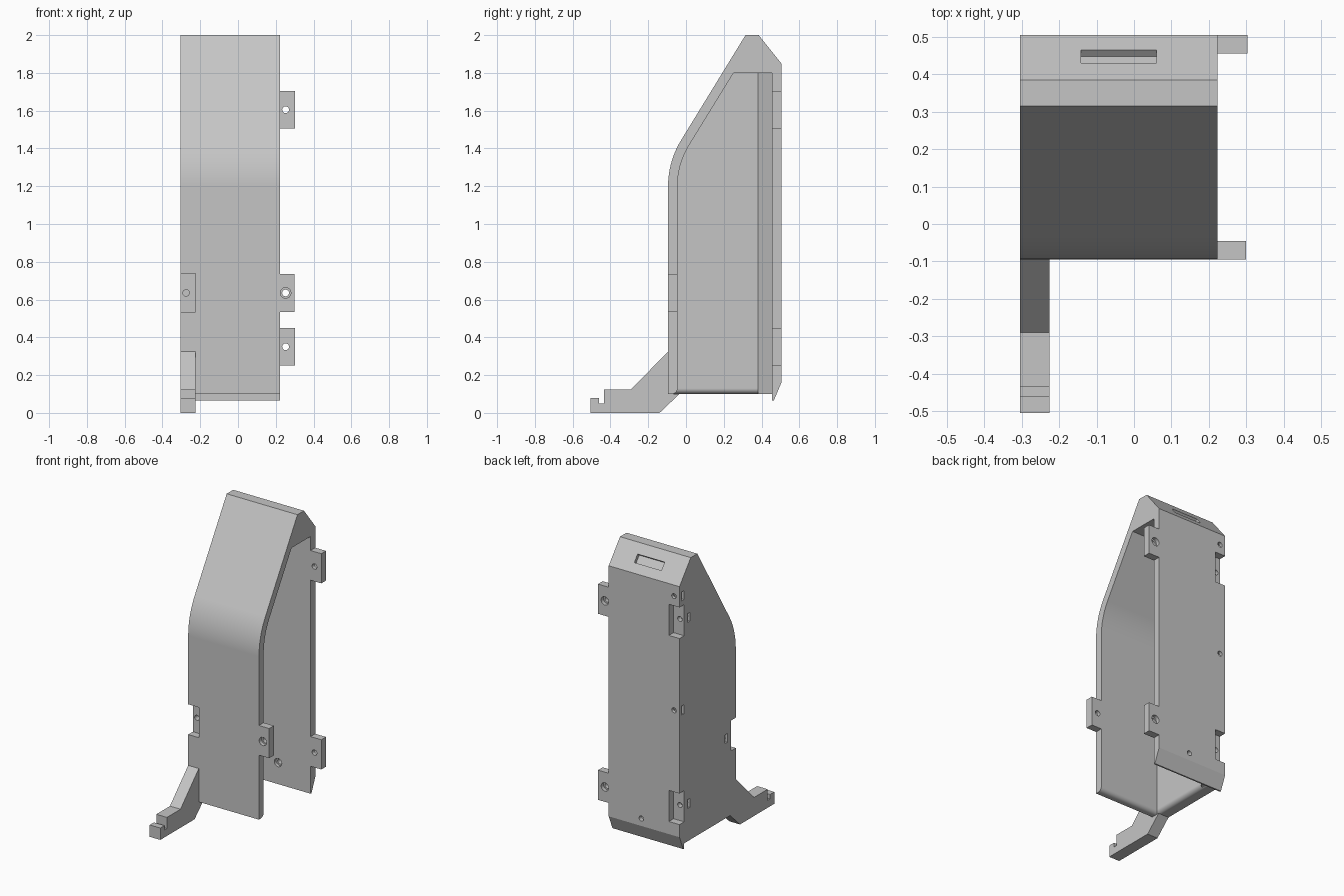
import bpy, bmesh, math
from mathutils import Matrix, Vector

cube = bpy.data.objects.get("Cube")
if cube:
    bpy.data.objects.remove(cube, do_unlink=True)

grey = bpy.data.materials.new("plain_grey")
grey.use_nodes = True
grey.diffuse_color = (0.56, 0.56, 0.56, 1)
grey.node_tree.nodes["Principled BSDF"].inputs["Base Color"].default_value = (0.56, 0.56, 0.56, 1)

LEFT, RIGHT = 0.223, -0.305     # open side and closed side
FRONT, BACK = -0.095, 0.505
WALL, INNER = 0.05, -0.22       # wall thickness, inner face of the thick side wall
BOTTOM, CEILING = 0.10, 1.80
EDGE = -0.226                   # inner limit of the notches and the foot


def finish(name, bm):
    bmesh.ops.recalc_face_normals(bm, faces=bm.faces)
    mesh = bpy.data.meshes.new(name)
    bm.to_mesh(mesh)
    bm.free()
    mesh.materials.append(grey)
    ob = bpy.data.objects.new(name, mesh)
    bpy.context.collection.objects.link(ob)
    return ob


def prism(name, points, depth):
    """Extrude a closed loop of 3D points along a vector."""
    bm = bmesh.new()
    face = bm.faces.new([bm.verts.new(p) for p in points])
    new = bmesh.ops.extrude_face_region(bm, geom=[face])["geom"]
    bmesh.ops.translate(bm, vec=depth, verts=[g for g in new if isinstance(g, bmesh.types.BMVert)])
    return finish(name, bm)


def side_prism(name, profile, x0, x1):
    return prism(name, [(x0, y, z) for y, z in profile], Vector((x1 - x0, 0, 0)))


def box(name, x0, x1, y0, y1, z0, z1):
    return side_prism(name, [(y0, z0), (y1, z0), (y1, z1), (y0, z1)], x0, x1)


def pin(x, z, y0, y1, radius):
    """Cylinder along y, used to drill holes."""
    bm = bmesh.new()
    turn = Matrix.Translation((x, (y0 + y1) / 2, z)) @ Matrix.Rotation(math.pi / 2, 4, "X")
    bmesh.ops.create_cone(bm, cap_ends=True, segments=24, radius1=radius, radius2=radius,
                          depth=y1 - y0, matrix=turn)
    return finish("drill", bm)


def combine(target, tool, operation="DIFFERENCE"):
    mod = target.modifiers.new("combine", "BOOLEAN")
    mod.operation, mod.solver, mod.object = operation, "EXACT", tool
    bpy.context.view_layer.objects.active = target
    bpy.ops.object.modifier_apply(modifier=mod.name)
    bpy.data.objects.remove(tool, do_unlink=True)


def bend(radius):
    """Curve from the upright front into the sloping front."""
    angle = math.radians(31.5)
    return [(0.37 - radius * math.cos(angle * i / 12), 1.2 + radius * math.sin(angle * i / 12))
            for i in range(13)]


# Housing: outer block, hollowed from the open side and from below
outer = [(FRONT, BOTTOM)] + bend(0.465) + [
    (0.315, 2.0), (0.385, 2.0), (BACK, 1.85), (BACK, 0.16),
    (0.465, 0.065), (BACK - WALL, 0.065), (BACK - WALL, BOTTOM)]
housing = side_prism("housing", outer, RIGHT, LEFT)
inner = [(FRONT + WALL, -0.1)] + bend(0.415) + [
    (0.252, CEILING), (BACK - WALL, CEILING), (BACK - WALL, -0.1)]
combine(housing, side_prism("cavity", inner, INNER, LEFT + 0.1))

# Rounded inner rim along the bottom of the front and side walls
bm = bmesh.new()
bm.from_mesh(housing.data)


def on_rim(e):
    if any(abs(v.co.z - BOTTOM) > 0.002 for v in e.verts):
        return False
    side = all(abs(v.co.x - INNER) < 0.002 for v in e.verts)
    front = all(abs(v.co.y - FRONT - WALL) < 0.002 for v in e.verts)
    return side or front


bmesh.ops.bevel(bm, geom=[e for e in bm.edges if on_rim(e)], offset=0.03,
                segments=8, profile=0.5, affect="EDGES")
bm.to_mesh(housing.data)
bm.free()

# Slanted reinforcement in the inner back corner
corner = [(INNER, 0.38), (INNER + 0.075, 0.455), (INNER + 0.075, 0.47),
          (INNER - 0.01, 0.47), (INNER - 0.01, 0.38)]
combine(housing, prism("corner", [(x, y, BOTTOM) for x, y in corner],
                       Vector((0, 0, CEILING + 0.01 - BOTTOM))), "UNION")

# Notches with screw holes and nut slots along the closed side
BACK_TABS, FRONT_TAB = (0.35, 1.605), 0.635
for z in BACK_TABS:
    combine(housing, box("notch", RIGHT - 0.1, EDGE, BACK - WALL, BACK + 0.1, z - 0.105, z + 0.105))
    combine(housing, pin(-0.273, z, 0.37, 0.48, 0.017))
    combine(housing, box("slot", RIGHT - 0.1, -0.245, 0.395, 0.42, z - 0.03, z + 0.03))
combine(housing, box("notch", RIGHT - 0.1, EDGE, FRONT - 0.1, FRONT + WALL,
                     FRONT_TAB - 0.102, FRONT_TAB + 0.102))
combine(housing, pin(-0.275, FRONT_TAB, -0.07, 0.04, 0.017))
combine(housing, box("slot", RIGHT - 0.1, -0.245, -0.005, 0.02, FRONT_TAB - 0.03, FRONT_TAB + 0.03))
for z in (1.005, 1.775):
    combine(housing, pin(-0.264, z, 0.42, 0.6, 0.017))
    combine(housing, box("slot", RIGHT - 0.1, -0.24, 0.458, 0.483, z - 0.03, z + 0.03))

# Hole low in the back wall, countersunk on the inside
combine(housing, pin(-0.02, 0.21, 0.4, 0.6, 0.017))
combine(housing, pin(-0.02, 0.21, 0.4, 0.475, 0.028))

# Shallow window in the slanted rear top
normal = Vector((0, 0.781, 0.625))
y0, y1 = 0.43, 0.465
slant = [Vector((x, y, 2 - (y - 0.385) * 1.25)) - normal * 0.022
         for x, y in ((-0.142, y0), (0.06, y0), (0.06, y1), (-0.142, y1))]
combine(housing, prism("window", slant, normal * 0.1))


# Mounting tabs with counterbored holes on the open side
def tab(name, x1, z, y0, bore0, bore1):
    ob = box(name, LEFT, x1, y0, y0 + WALL, z - 0.1, z + 0.1)
    combine(ob, pin(0.252, z, y0 - 0.05, y0 + 0.1, 0.018))
    combine(ob, pin(0.252, z, bore0, bore1, 0.028))
    return ob


parts = [housing]
for name, z in zip(("lower_back_tab", "upper_back_tab"), BACK_TABS):
    parts.append(tab(name, 0.303, z, BACK - WALL, BACK - 0.025, BACK + 0.1))
parts.append(tab("front_tab", 0.299, FRONT_TAB, FRONT, FRONT - 0.1, FRONT + 0.025))

# Foot reaching forward, with a hooked tip
foot = [(-0.505, 0), (-0.14, 0), (-0.035, BOTTOM), (FRONT, BOTTOM), (FRONT, 0.325),
        (-0.29, 0.125), (-0.435, 0.125), (-0.435, 0.05), (-0.46, 0.05),
        (-0.46, 0.08), (-0.505, 0.08)]
parts.append(side_prism("front_foot", foot, RIGHT, EDGE))

# Smooth only the front curve, the rim and the holes; keep large faces flat
bpy.ops.object.select_all(action="DESELECT")
for ob in parts:
    ob.select_set(True)
bpy.context.view_layer.objects.active = housing
bpy.ops.object.shade_smooth_by_angle(angle=math.radians(20))
for ob in parts:
    weighted = ob.modifiers.new("flat_normals", "WEIGHTED_NORMAL")
    weighted.keep_sharp = True
